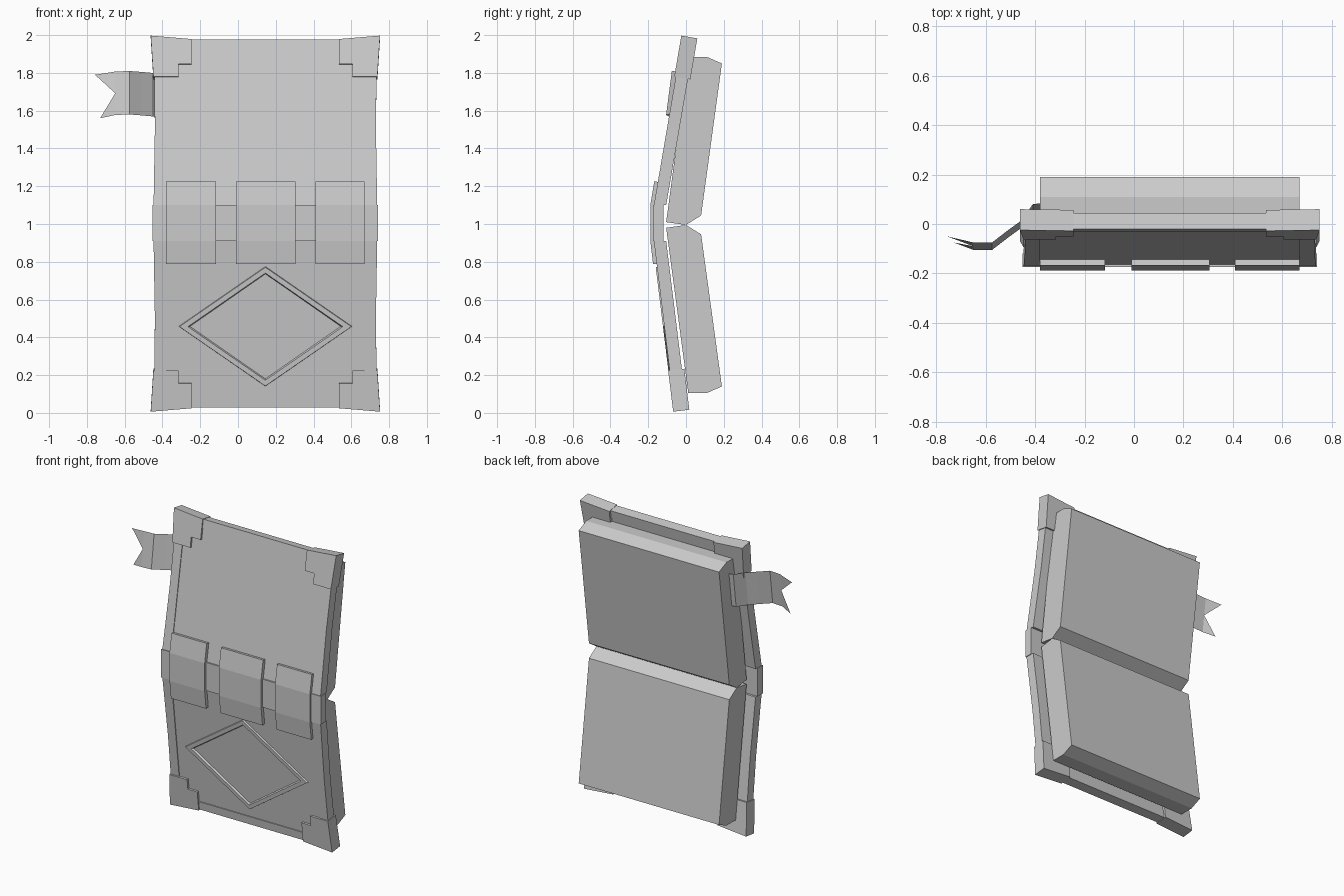
import bpy, bmesh
from mathutils import Vector

if "Cube" in bpy.data.objects:
    bpy.data.objects.remove(bpy.data.objects["Cube"], do_unlink=True)

CX = 0.145                       # middle of the covers across x
BEND_LO, BEND_HI = 0.91, 1.10    # where the covers meet the spine
SPINE_Y, TOP_SLOPE, LOW_SLOPE = -0.165, 0.171, 0.122

grey = bpy.data.materials.new("plain_grey")
grey.use_nodes = True
COLOUR = (0.6, 0.6, 0.6, 1)
grey.diffuse_color = COLOUR
grey.node_tree.nodes["Principled BSDF"].inputs["Base Color"].default_value = COLOUR


def finish(name, bm):
    bmesh.ops.recalc_face_normals(bm, faces=bm.faces)
    mesh = bpy.data.meshes.new(name)
    bm.to_mesh(mesh)
    bm.free()
    mesh.materials.append(grey)
    obj = bpy.data.objects.new(name, mesh)
    bpy.context.collection.objects.link(obj)
    return obj


def on_cover(u, z, depth):
    """Point on the bent outer cover surface, pushed inward by depth."""
    if z > BEND_HI:
        base, normal = SPINE_Y + (z - BEND_HI) * TOP_SLOPE, Vector((0, 1, -TOP_SLOPE))
    elif z < BEND_LO:
        base, normal = SPINE_Y + (BEND_LO - z) * LOW_SLOPE, Vector((0, 1, LOW_SLOPE))
    else:
        base, normal = SPINE_Y, Vector((0, 1, 0))
    return Vector((CX + u, base, z)) + normal.normalized() * depth


def prism(bm, front, back):
    a = [bm.verts.new(p) for p in front]
    b = [bm.verts.new(p) for p in back]
    bm.faces.new(a)
    bm.faces.new(b[::-1])
    for i in range(len(a)):
        j = (i + 1) % len(a)
        bm.faces.new((a[j], a[i], b[i], b[j]))


def slab(name, outline, front, back):
    """Plate that follows the cover, from an outline in (u, z)."""
    bm = bmesh.new()
    prism(bm, [on_cover(u, z, front) for u, z in outline],
          [on_cover(u, z, back) for u, z in outline])
    return finish(name, bm)


def box(u0, u1, z0, z1):
    return [(u0, z0), (u1, z0), (u1, z1), (u0, z1)]


def band(name, u0, u1, levels, front, back):
    """Strip bent over the spine, through the given heights."""
    bm = bmesh.new()
    rows = [[bm.verts.new(on_cover(u, z, d)) for u, d in
             ((u0, front), (u1, front), (u1, back), (u0, back))] for z in levels]
    for r, s in zip(rows, rows[1:]):
        for i in range(4):
            j = (i + 1) % 4
            bm.faces.new((r[i], r[j], s[j], s[i]))
    bm.faces.new(rows[0][::-1])
    bm.faces.new(rows[-1])
    return finish(name, bm)


# Covers with a slightly raised rim
for part, inner, outer, rim in (("upper", BEND_HI, 1.975, 1.92), ("lower", BEND_LO, 0.03, 0.085)):
    slab(part + "_cover", box(-0.525, 0.525, inner, rim), 0, 0.055)
    slab(part + "_end_rim", box(-0.585, 0.585, rim, outer), -0.005, 0.06)
    for s, side in ((-1, "right"), (1, "left")):
        slab(f"{part}_{side}_rim", [(s * 0.525, inner), (s * 0.592, inner),
             (s * 0.585, (inner + rim) / 2), (s * 0.59, rim), (s * 0.525, rim)], -0.005, 0.06)

# Stepped corner guards
for part, edge, d in (("upper", 1.995, -1), ("lower", 0.008, 1)):
    for s, side in ((-1, "right"), (1, "left")):
        steps = [(0.607, 0), (0.39, 0.018), (0.39, 0.15), (0.46, 0.15), (0.46, 0.217), (0.593, 0.217)]
        slab(f"{part}_{side}_corner", [(s * u, edge + d * z) for u, z in steps], -0.013, 0.073)

# Spine and its three straps
band("spine", -0.597, 0.597, (BEND_LO, BEND_HI), -0.01, 0.045)
for name, u0, u1 in (("right_strap", -0.525, -0.262), ("middle_strap", -0.155, 0.16),
                     ("left_strap", 0.265, 0.525)):
    band(name, u0, u1, (0.79, BEND_LO, 1.005, BEND_HI, 1.222), -0.024, 0.005)

# Raised diamond frame on the lower cover, with a sloped inner lip
rings = []
bm = bmesh.new()
for w, h, d in ((0.46, 0.318, 0.005), (0.455, 0.314, -0.012), (0.41, 0.284, -0.012), (0.395, 0.275, 0.005)):
    rings.append([bm.verts.new(on_cover(u, 0.458 + z, d))
                  for u, z in ((w, 0), (0, h), (-w, 0), (0, -h))])
for a, b in zip(rings, rings[1:] + rings[:1]):
    for i in range(4):
        j = (i + 1) % 4
        bm.faces.new((a[i], a[j], b[j], b[i]))
finish("diamond_frame", bm)

# Page blocks, mirrored above and below the spine
profile = [(-0.105, 0.015), (0, 0), (0.08, 0.05), (0.19, 0.855), (0.11, 0.89), (0.012, 0.89)]
for name, d in (("upper_pages", 1), ("lower_pages", -1)):
    bm = bmesh.new()
    prism(bm, *[[Vector((CX + u, y, 0.995 + d * z)) for y, z in profile] for u in (-0.525, 0.525)])
    finish(name, bm)

# Bookmark ribbon with a notched tail
path = [(-0.37, 0.07, 0), (-0.41, 0.065, 0), (-0.455, 0.0, 0), (-0.51, -0.04, 0.005),
        (-0.575, -0.09, 0.01), (-0.65, -0.09, 0.007)]
bm = bmesh.new()
rows = [[bm.verts.new((x, y + lean, z + lift)) for z, lean in ((1.57, -0.015), (1.685, 0), (1.8, 0.015))]
        for x, y, lift in path]
for a, b in zip(rows, rows[1:]):
    for i in range(2):
        bm.faces.new((a[i], a[i + 1], b[i + 1], b[i]))
last = rows[-1]
for corner, tip in ((last[0], (-0.73, -0.075, 1.56)), (last[2], (-0.757, -0.05, 1.79))):
    bm.faces.new((last[1], corner, bm.verts.new(tip)))
finish("bookmark_ribbon", bm)
